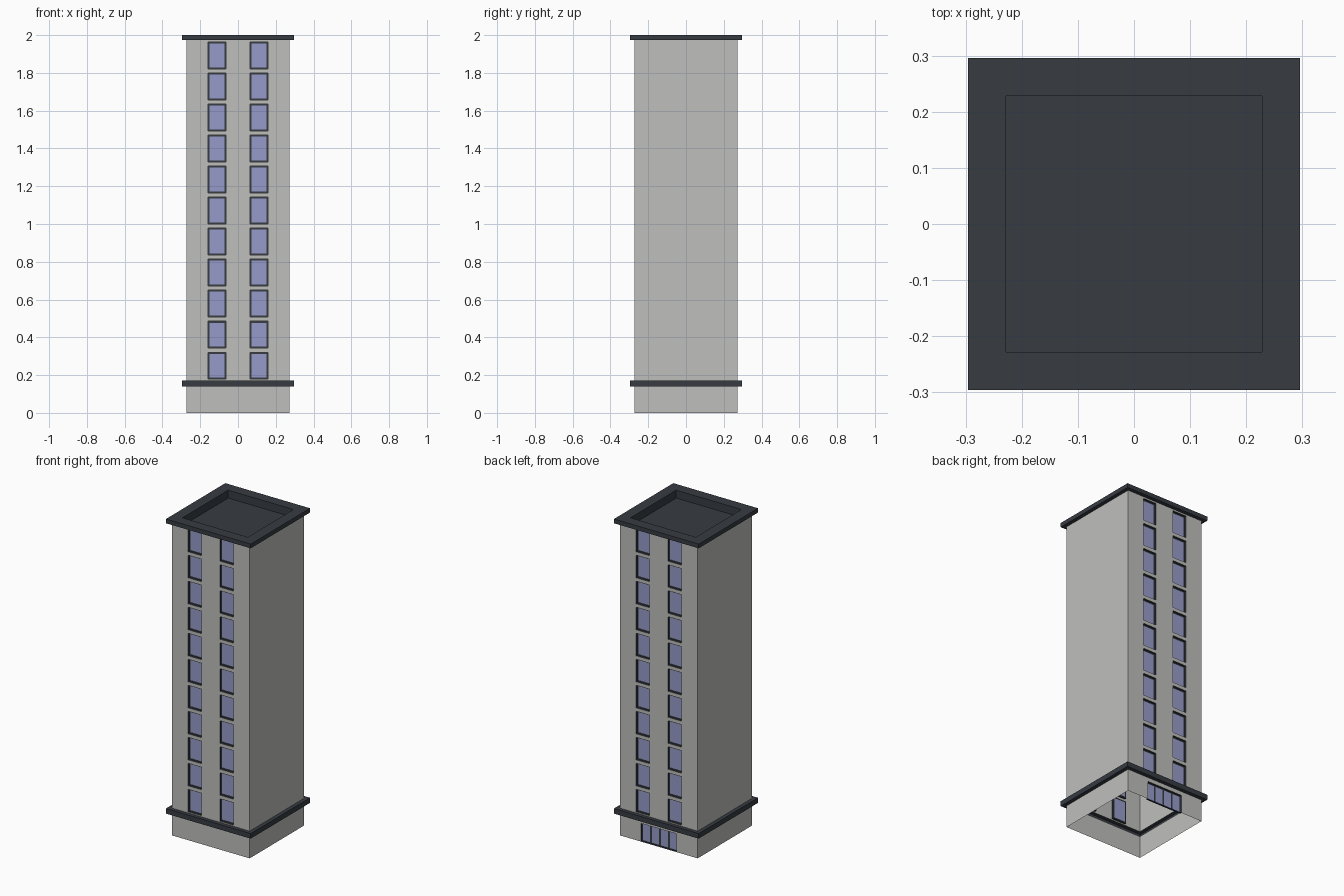
import bpy, bmesh, math
from mathutils import Matrix

if "Cube" in bpy.data.objects:
    bpy.data.objects.remove(bpy.data.objects["Cube"])

W = 0.272            # half width of the walls
L = 0.296            # half width of the ledges
H = 1.973            # top of the walls
LOW, HIGH = 0.14, 0.172   # lower ledge
DEPTH = 0.013        # recess of the openings


def material(name, rgb):
    m = bpy.data.materials.new(name)
    m.diffuse_color = (*rgb, 1)
    m.use_nodes = True
    m.node_tree.nodes["Principled BSDF"].inputs["Base Color"].default_value = m.diffuse_color
    return m


MATS = [material("wall grey", (0.52, 0.52, 0.51)),
        material("dark trim", (0.038, 0.045, 0.055)),
        material("window glass", (0.31, 0.33, 0.59))]
WALL, TRIM, GLASS = range(3)


def quad(bm, pts, mat):
    f = bm.faces.new([bm.verts.new(p) for p in pts])
    f.material_index = mat


def rect(u0, u1, v0, v1, d=0.0):
    y = -W + d
    return [(u0, y, v0), (u1, y, v0), (u1, y, v1), (u0, y, v1)]


def bridge(bm, a, b, mat):
    for i in range(4):
        j = (i + 1) % 4
        quad(bm, (a[i], a[j], b[j], b[i]), mat)


def opening(bm, u0, u1, v0, v1, panels, frame):
    """Recessed opening with a dark reveal, dark frame and glass panels."""
    bridge(bm, rect(u0, u1, v0, v1), rect(u0, u1, v0, v1, DEPTH), TRIM)
    step = (u1 - u0) / panels
    for k in range(panels):
        a, b = u0 + k * step, u0 + (k + 1) * step
        glass = rect(a + frame, b - frame, v0 + frame, v1 - frame, DEPTH)
        bridge(bm, rect(a, b, v0, v1, DEPTH), glass, TRIM)
        quad(bm, glass, GLASS)


def wall(bm, us, vs, holes, panels, frame, angle):
    """Front wall on a grid of cuts; cells in holes become openings."""
    part = bmesh.new()
    for i in range(len(us) - 1):
        for j in range(len(vs) - 1):
            cell = (us[i], us[i + 1], vs[j], vs[j + 1])
            if (i, j) in holes:
                opening(part, *cell, panels, frame)
            else:
                quad(part, rect(*cell), WALL)
    part.transform(Matrix.Rotation(math.radians(angle), 4, 'Z'))
    tmp = bpy.data.meshes.new("tmp")
    part.to_mesh(tmp)
    part.free()
    bm.from_mesh(tmp)
    bpy.data.meshes.remove(tmp)


def finish(name, bm):
    bmesh.ops.remove_doubles(bm, verts=bm.verts, dist=0.0001)
    me = bpy.data.meshes.new(name)
    bm.to_mesh(me)
    bm.free()
    for m in MATS:
        me.materials.append(m)
    bpy.context.collection.objects.link(bpy.data.objects.new(name, me))


def square(r, z):
    return [(-r, -r, z), (r, -r, z), (r, r, z), (-r, r, z)]


def square_lathe(name, profile, cap=False):
    bm = bmesh.new()
    rings = [square(r, z) for r, z in profile]
    for a, b in zip(rings, rings[1:]):
        bridge(bm, a, b, TRIM)
    if cap:
        quad(bm, rings[-1], TRIM)
    finish(name, bm)


# Tower walls: two window columns on front and back, plain sides
us = [-W, -0.159, -0.063, 0.063, 0.159, W]
vs = [HIGH]
for k in range(11):
    vs += [0.179 + k * 0.1642, 0.321 + k * 0.1642]
vs.append(H)
windows = {(i, j) for i in (1, 3) for j in range(1, 22, 2)}
bm = bmesh.new()
for angle in (0, 180):
    wall(bm, us, vs, windows, 1, 0.008, angle)
for angle in (90, 270):
    wall(bm, [-W, W], [HIGH, H], set(), 1, 0, angle)
finish("tower_walls", bm)

# Base walls: entrance doors at the back
bm = bmesh.new()
wall(bm, [-W, -0.125, 0.125, W], [0, 0.115, LOW], {(1, 0)}, 4, 0.006, 180)
for angle in (0, 90, 270):
    wall(bm, [-W, W], [0, LOW], set(), 1, 0, angle)
finish("base_walls", bm)

# Ledge above the base, and roof with a sunken middle
square_lathe("base_ledge", [(W, LOW), (L, LOW), (L, HIGH), (W, HIGH)])
square_lathe("roof", [(W, H), (L, H), (L, 2.0), (0.228, 2.0), (0.228, 1.95)], cap=True)
